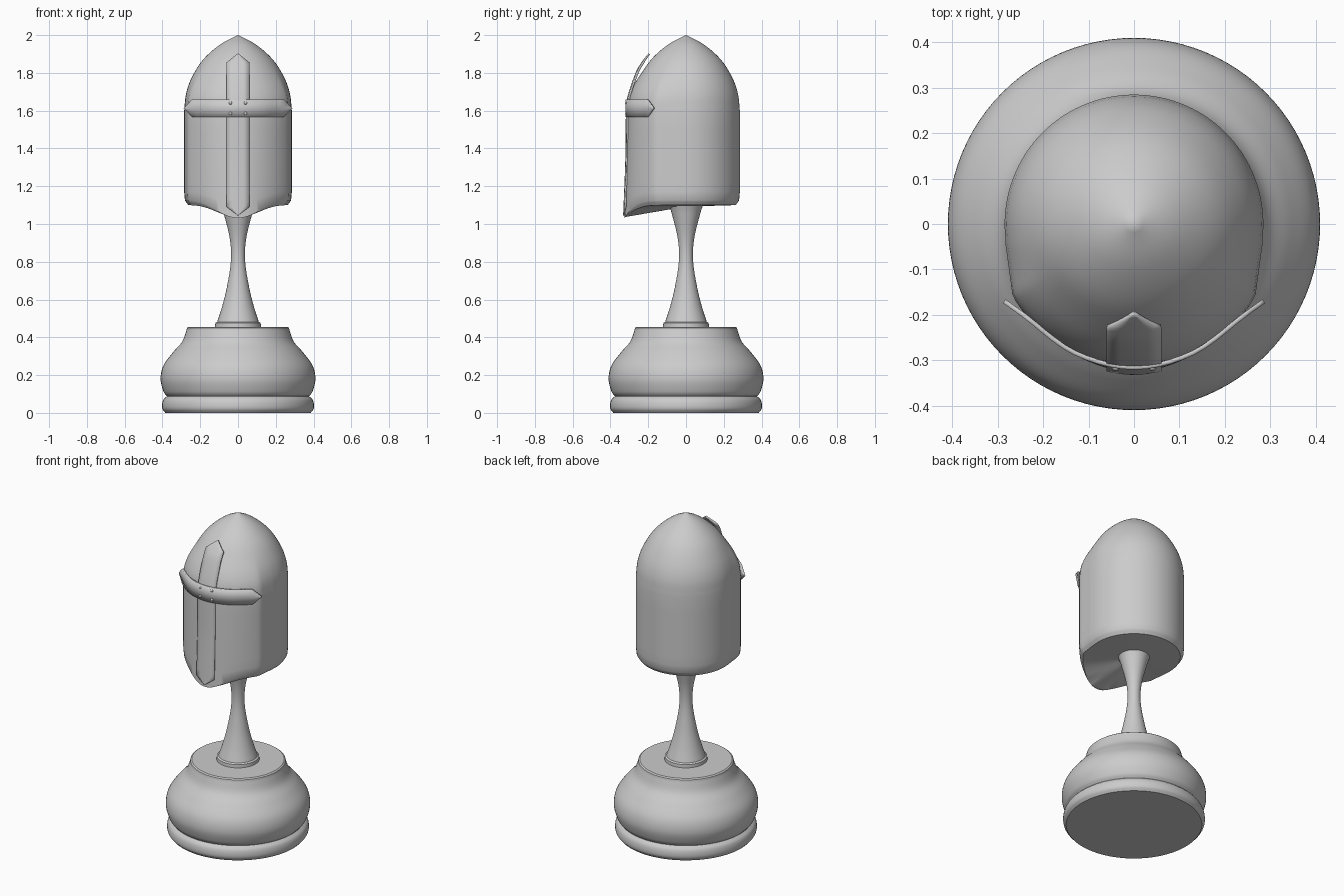
import bpy, bmesh, math
from mathutils import Vector

if "Cube" in bpy.data.objects:
    bpy.data.objects.remove(bpy.data.objects["Cube"])

SEG = 96


def smooth_path(pts, n=6):
    """Catmull-Rom curve through a few points."""
    p = [Vector(q) for q in pts]
    p = [2 * p[0] - p[1]] + p + [2 * p[-1] - p[-2]]
    out = []
    for i in range(1, len(p) - 2):
        for k in range(n):
            t = k / n
            out.append(0.5 * (2 * p[i] + (p[i + 1] - p[i - 1]) * t
                       + (2 * p[i - 1] - 5 * p[i] + 4 * p[i + 1] - p[i + 2]) * t * t
                       + (3 * p[i] - p[i - 1] - 3 * p[i + 1] + p[i + 2]) * t ** 3))
    return out + [p[-2]]


def finish(bm, name, angle=35):
    bmesh.ops.remove_doubles(bm, verts=bm.verts, dist=1e-5)
    bmesh.ops.recalc_face_normals(bm, faces=bm.faces)
    me = bpy.data.meshes.new(name)
    bm.to_mesh(me)
    bm.free()
    ob = bpy.data.objects.new(name, me)
    bpy.context.collection.objects.link(ob)
    bpy.ops.object.select_all(action='DESELECT')
    ob.select_set(True)
    bpy.context.view_layer.objects.active = ob
    bpy.ops.object.shade_smooth_by_angle(angle=math.radians(angle))
    return ob


def skin(rows, name, closed=True, angle=35):
    """Quad surface through rows of points."""
    bm = bmesh.new()
    vs = [[bm.verts.new(p) for p in row] for row in rows]
    n = len(rows[0])
    for a, b in zip(vs, vs[1:]):
        for j in range(n if closed else n - 1):
            k = (j + 1) % n
            bm.faces.new((a[j], a[k], b[k], b[j]))
    if closed:
        for row in (vs[0], vs[-1]):
            if (row[0].co - row[1].co).length > 1e-4:
                bm.faces.new(row)
    bmesh.ops.dissolve_degenerate(bm, dist=1e-6, edges=bm.edges)
    return finish(bm, name, angle)


def lathe(segments, name):
    prof = [p for s in segments for p in smooth_path(s)]
    skin([[(r * math.cos(a), r * math.sin(a), z)
           for a in (2 * math.pi * j / SEG for j in range(SEG))]
          for r, z in prof], name)


# turned pedestal: foot ring, then bulging body
lathe([[(0.385, 0), (0.40, 0.02), (0.402, 0.045), (0.395, 0.07), (0.377, 0.088)],
       [(0.377, 0.089), (0.395, 0.115), (0.41, 0.18), (0.395, 0.25), (0.345, 0.32),
        (0.297, 0.375), (0.275, 0.43), (0.27, 0.45)],
       [(0.27, 0.45), (0.262, 0.456)]], "pedestal")

# slender stem with small collar
lathe([[(0.122, 0.45), (0.12, 0.476)], [(0.12, 0.476), (0.11, 0.482)],
       [(0.11, 0.482), (0.085, 0.56), (0.06, 0.66), (0.038, 0.80), (0.043, 0.92),
        (0.074, 1.05), (0.09, 1.10)]], "stem")

# helmet: round at the back, face plate corner at the front sides
DOME = smooth_path([(0, 2.0), (0.095, 1.95), (0.185, 1.87), (0.245, 1.775),
                    (0.275, 1.69), (0.285, 1.60)], 5)


def bulge(phi):
    """Extra radius of the face plate; phi is measured from the front."""
    if phi > math.radians(82):
        return 0
    side = 0.2864 / (0.9906 * math.sin(phi) + 0.1366 * math.cos(phi))
    return min(0.311, side) - 0.285


def helmet_ring(r, z, s, inset=0.0):
    row = []
    w = min(1, max(0, (1.85 - z) / 0.22))
    w = w * w * (3 - 2 * w)
    for j in range(120):
        a = 2 * math.pi * j / 120
        phi = min(a, 2 * math.pi - a)
        f = math.exp(-(phi / math.radians(28)) ** 2)
        rad = r + bulge(phi) * w + 0.014 * f * s - inset * (1 - f)
        zz = z + s * (1.10 - 0.07 * f - z) + inset * 0.3 * f
        if s == 1:
            zz += max(0, 0.02 - inset) * 1.6 * (1 - f)
        row.append((rad * math.sin(a), -rad * math.cos(a), zz))
    return row


rows = [helmet_ring(p.x, p.y, 0) for p in DOME]
rows += [helmet_ring(0.285, 1.60, s) for s in (0.2, 0.4, 0.6, 0.75, 0.86)]
rows += [helmet_ring(0.285, 1.60, 1, i) for i in (0.004, 0.01, 0.022)]
rim = rows[-1]
for k in (0.7, 0.35, 0.0):
    rows.append([(x * k, y * k, 1.092 + (z - 1.092) * k) for x, y, z in rim])
skin(rows, "helmet", angle=40)


def strap(rows, name):
    ob = skin(rows, name, closed=False)
    m = ob.modifiers.new("thickness", 'SOLIDIFY')
    m.thickness = 0.01
    m.offset = 0


# upright bar of the cross
side = smooth_path([(-0.328, 1.045), (-0.326, 1.09), (-0.316, 1.35), (-0.313, 1.60),
                    (-0.303, 1.68), (-0.262, 1.80), (-0.232, 1.853), (-0.195, 1.90)], 5)
rows = []
for y, z in side:
    h = 0.06 * max(0.01, min(1, (z - 1.045) / 0.045, (1.90 - z) / 0.047))
    rows.append([(h * t, y + (h * t) ** 2 / 0.62, z) for t in (-1, -0.5, 0, 0.5, 1)])
strap(rows, "cross_upright")

# cross bar wrapped round the face, flared pointed tips
path = smooth_path([(-0.286, -0.17), (-0.24, -0.203), (-0.13, -0.284), (0, -0.316),
                    (0.13, -0.284), (0.24, -0.203), (0.286, -0.17)], 5)
rows = []
for x, y in path:
    h = 0.047 * max(0.01, min(1, (0.286 - abs(x)) / 0.046))
    rows.append([(x, y, 1.613 + h * t) for t in (-1, 0, 1)])
strap(rows, "cross_bar")

# four rivets around the crossing
bm = bmesh.new()
for sx in (-1, 1):
    for z in (1.585, 1.641):
        new = bmesh.ops.create_uvsphere(bm, u_segments=12, v_segments=8, radius=0.009)
        bmesh.ops.translate(bm, verts=new["verts"], vec=(sx * 0.04, -0.315, z))
finish(bm, "rivets")
